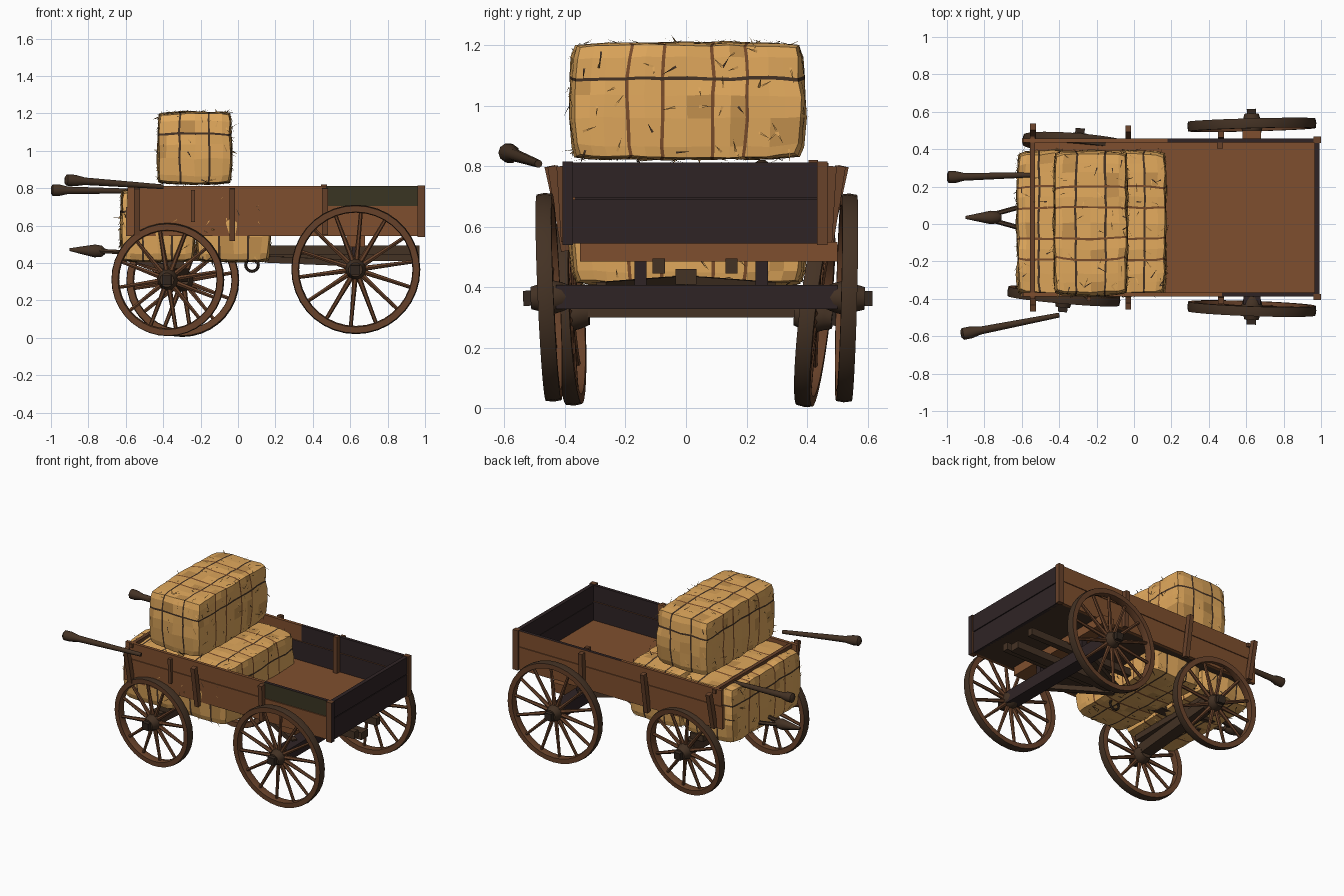
import bpy, bmesh, math, random
from mathutils import Vector, Matrix, noise

if "Cube" in bpy.data.objects:
    bpy.data.objects.remove(bpy.data.objects["Cube"])

random.seed(4)
noise.seed_set(4)

def lin(c):
    c /= 255
    return c / 12.92 if c <= 0.04045 * 255 / 255 else ((c + 0.055) / 1.055) ** 2.4

def mat(name, *rgb):
    m = bpy.data.materials.new(name)
    m.diffuse_color = (*[lin(c) for c in rgb], 1)
    m.use_nodes = True
    m.node_tree.nodes["Principled BSDF"].inputs["Base Color"].default_value = m.diffuse_color
    return m

HAY = mat("straw", 224, 168, 92)
HAYD = mat("shaded_straw", 196, 145, 78)
TWINE = mat("twine", 122, 76, 42)
BROWN = mat("plank_brown", 127, 79, 46)
PLUM = mat("dark_plank", 47, 36, 37)
WHEEL = mat("wheel_wood", 104, 66, 42)
DARK = mat("dark_wood", 68, 50, 36)
IRON = mat("iron", 50, 39, 31)
OLIVE = mat("weathered_plank", 58, 53, 34)

def finish(name, bm, mats, smooth=False):
    bmesh.ops.recalc_face_normals(bm, faces=bm.faces)
    me = bpy.data.meshes.new(name)
    bm.to_mesh(me)
    bm.free()
    for m in mats:
        me.materials.append(m)
    ob = bpy.data.objects.new(name, me)
    bpy.context.collection.objects.link(ob)
    if smooth:
        bpy.ops.object.select_all(action='DESELECT')
        ob.select_set(True)
        bpy.context.view_layer.objects.active = ob
        bpy.ops.object.shade_smooth_by_angle(angle=math.radians(40))
    return ob

def frame(p, q):
    """Matrix with x running from p to q and z as near up as possible."""
    p, q = Vector(p), Vector(q)
    x = (q - p).normalized()
    up = Vector((0, 0, 1)) if abs(x.z) < 0.8 else Vector((0, 1, 0))
    y = up.cross(x).normalized()
    m = Matrix((x, y, x.cross(y))).transposed().to_4x4()
    m.translation = p
    return m, (q - p).length

def beam(bm, p, q, w, h, idx=0):
    m, L = frame(p, q)
    m = m @ Matrix.Translation((L / 2, 0, 0)) @ Matrix.Diagonal((L, w, h, 1))
    vs = bmesh.ops.create_cube(bm, size=1, matrix=m)['verts']
    for f in {f for v in vs for f in v.link_faces}:
        f.material_index = idx

def box(bm, x0, x1, y0, y1, z0, z1, idx=0):
    beam(bm, (x0, (y0 + y1) / 2, (z0 + z1) / 2), (x1, (y0 + y1) / 2, (z0 + z1) / 2), y1 - y0, z1 - z0, idx)

def turned(bm, p, q, prof, n=8, idx=0, closed=False):
    """Turned shape: prof is (fraction along p-q, radius)."""
    m, L = frame(p, q)
    rings = [[bm.verts.new(m @ Vector((t * L, r * math.cos(2 * math.pi * k / n), r * math.sin(2 * math.pi * k / n))))
              for k in range(n)] for t, r in prof]
    pairs = list(zip(rings, rings[1:]))
    faces = []
    if closed:
        pairs.append((rings[-1], rings[0]))
    else:
        faces += [bm.faces.new(rings[0]), bm.faces.new(rings[-1])]
    for a, b in pairs:
        faces += [bm.faces.new((a[k], a[(k + 1) % n], b[(k + 1) % n], b[k])) for k in range(n)]
    for f in faces:
        f.material_index = idx

# Wheels: rim with dark tread, tapered spokes, turned hub, square axle nub
def wheel(name, loc, r, spokes, side, camber, yaw):
    bm = bmesh.new()
    w = 0.026
    turned(bm, (0, -w, 0), (0, w, 0), [(0, r - 0.004), (0.5, r), (1, r - 0.004), (1, r - 0.037), (0.5, r - 0.042), (0, r - 0.037)], 36, 0, True)
    for f in bm.faces:
        c = f.calc_center_median()
        if math.hypot(c.x, c.z) > r - 0.012:
            f.material_index = 1
    for k in range(spokes):
        a = 2 * math.pi * (k + 0.3) / spokes
        d = Vector((math.cos(a), 0, math.sin(a)))
        turned(bm, d * 0.03, d * (r - 0.03), [(0, 0.015), (0.6, 0.011), (1, 0.010)], 6)
    turned(bm, (0, -0.065 * side, 0), (0, 0.06 * side, 0), [(0, 0.04), (0.2, 0.05), (0.5, 0.06), (0.8, 0.045), (1, 0.038)], 14, 1)
    beam(bm, (0, 0.05 * side, 0), (0, 0.085 * side, 0), 0.05, 0.05, 2)
    ob = finish(name, bm, [WHEEL, DARK, IRON], True)
    ob.matrix_world = (Matrix.Translation(loc) @ Matrix.Rotation(math.radians(yaw), 4, 'Z')
                       @ Matrix.Rotation(math.radians(camber), 4, 'X'))

wheel("rear_wheel_near", (0.63, -0.452, 0.367), 0.345, 14, -1, 2.5, -2)
wheel("rear_wheel_far", (0.63, 0.53, 0.365), 0.345, 14, 1, -1.5, 1.5)
wheel("front_wheel_near", (-0.375, -0.385, 0.312), 0.303, 12, -1, 3, -5)
wheel("front_wheel_far", (-0.295, 0.425, 0.306), 0.303, 12, 1, -6.5, -5)

# Undercarriage: axles, reach pole, braces, bolsters
bm = bmesh.new()
beam(bm, (0.63, -0.43, 0.368), (0.63, 0.5, 0.368), 0.09, 0.08)
beam(bm, (-0.375, -0.36, 0.335), (-0.305, 0.40, 0.335), 0.08, 0.07, 1)
box(bm, -0.36, 0.97, -0.035, 0.035, 0.41, 0.46, 1)
for s in (-1, 1):
    beam(bm, (0.15, 0.02 * s, 0.42), (0.63, 0.28 * s, 0.40), 0.035, 0.035, 1)
    beam(bm, (0.14, 0.12 * s + 0.03, 0.47), (0.97, 0.12 * s + 0.03, 0.47), 0.04, 0.05, 1)
    beam(bm, (0.63, 0.2 * s + 0.05, 0.38), (0.63, 0.2 * s + 0.05, 0.54), 0.04, 0.04, 0)
    beam(bm, (-0.6, 0.05 * s + 0.04, 0.44), (-0.34, 0.12 * s + 0.03, 0.36), 0.035, 0.035, 1)
box(bm, 0.58, 0.68, -0.35, 0.50, 0.485, 0.55, 2)
box(bm, -0.39, -0.29, -0.33, 0.37, 0.37, 0.41, 1)
finish("undercarriage", bm, [PLUM, DARK, BROWN])

# Ring hanging under the bed
bpy.ops.mesh.primitive_torus_add(major_segments=16, minor_segments=6, major_radius=0.034, minor_radius=0.008,
                                 location=(0.075, -0.1, 0.39), rotation=(math.pi / 2, 0, 0))
bpy.context.object.name = "hanging_ring"
bpy.context.object.data.materials.append(IRON)

# Bed floor
bm = bmesh.new()
box(bm, -0.55, 0.98, -0.37, 0.44, 0.545, 0.57)
bm.normal_update()
for f in bm.faces:
    f.material_index = 1 if f.normal.z < -0.5 else 0
finish("bed_floor", bm, [BROWN, DARK])

# Side walls: two planks each, darker on the inside
def wall(name, y, s, dark_from):
    bm = bmesh.new()
    t = 0.022
    lo, hi = min(y, y - s * t), max(y, y - s * t)
    box(bm, -0.60, 0.985, lo, hi, 0.545, 0.70)
    box(bm, -0.59, 0.98, lo + 0.006, hi - 0.006, 0.69, 0.72)
    box(bm, -0.59, dark_from, lo, hi, 0.705, 0.812)
    box(bm, dark_from, 0.985, lo, hi, 0.705, 0.812)
    bm.normal_update()
    for f in bm.faces:
        c = f.calc_center_median()
        inner = f.normal.y * s < -0.5
        if inner and c.x > 0.1:
            f.material_index = 1
        elif c.x > dark_from and c.z > 0.705 and (s < 0 or f.normal.z > 0.5):
            f.material_index = 2 if s < 0 and f.normal.z < 0.5 else 1
    finish(name, bm, [BROWN, PLUM, OLIVE])

wall("side_wall_near", -0.388, -1, 0.47)
wall("side_wall_far", 0.457, 1, 0.18)

# Tailgate: two dark planks with corner cleats
bm = bmesh.new()
box(bm, 0.965, 0.99, -0.40, 0.455, 0.545, 0.69)
box(bm, 0.968, 0.985, -0.39, 0.445, 0.68, 0.71)
box(bm, 0.965, 0.992, -0.40, 0.455, 0.696, 0.812)
for y in (-0.39, 0.45):
    box(bm, 0.96, 1.0, y - 0.017, y + 0.017, 0.54, 0.815, 1)
bm.normal_update()
for f in bm.faces:
    if f.normal.x > 0.5 and f.calc_center_median().y < 0.4:
        f.material_index = 0
finish("tailgate", bm, [PLUM, WHEEL])

# Stakes on the side walls, leaning slightly outwards
bm = bmesh.new()
for x, out, z0 in ((-0.54, 0.055, 0.55), (-0.03, 0.045, 0.52), (0.465, 0.015, 0.55)):
    beam(bm, (x, -0.395, z0), (x, -0.395 - out, 0.80), 0.03, 0.035)
    beam(bm, (x, 0.465, z0), (x, 0.465 + out, 0.80), 0.03, 0.035)
beam(bm, (-0.24, -0.395, 0.62), (-0.24, -0.40, 0.79), 0.022, 0.022)
beam(bm, (0.46, 0.42, 0.57), (0.46, 0.42, 0.82), 0.03, 0.03)
box(bm, -0.555, -0.53, -0.40, 0.47, 0.785, 0.81)
finish("stakes", bm, [WHEEL])

# Handles and tongue
bm = bmesh.new()
knob = [(0, 0.018), (0.02, 0.032), (0.1, 0.032), (0.2, 0.021), (1, 0.013)]
turned(bm, (-1, 0.25, 0.79), (-0.55, 0.262, 0.785), knob, 10)
turned(bm, (-0.925, -0.59, 0.845), (-0.40, -0.487, 0.808), knob, 10)
finish("handles", bm, [DARK], True)
bm = bmesh.new()
turned(bm, (-0.90, 0.035, 0.472), (-0.71, 0.035, 0.462), [(0, 0.008), (0.35, 0.022), (0.7, 0.036), (0.9, 0.032), (1, 0.015)], 10)
for s in (-1, 1):
    turned(bm, (-0.74, 0.035 + 0.02 * s, 0.465), (-0.56, 0.035 + 0.07 * s, 0.455), [(0, 0.013), (1, 0.013)], 6)
finish("tongue", bm, [DARK], True)

# Hay bales: cut block, puffed between the twine, with loose straws
def bale(name, cx, cz, cy=0.005, size=(0.4, 0.785, 0.39)):
    bm = bmesh.new()
    half = Vector(size) / 2
    bmesh.ops.create_cube(bm, size=1, matrix=Matrix.Diagonal((*size, 1)))
    ties = ((-0.085, 0.085), (-0.21, -0.09, 0.09, 0.21), (0.08,))
    plain = ((-0.16, 0, 0.16), (-0.34, -0.29, -0.15, 0, 0.15, 0.29, 0.34), (-0.16, -0.06, 0.02, 0.155))
    for ax in range(3):
        no = Vector([float(i == ax) for i in range(3)])
        for c in [t + d for t in ties[ax] for d in (-0.006, 0.006)] + list(plain[ax]):
            bmesh.ops.bisect_plane(bm, geom=bm.verts[:] + bm.edges[:] + bm.faces[:], dist=1e-5, plane_co=no * c, plane_no=no)
    for f in bm.faces:
        c = f.calc_center_median()
        n = f.normal
        tied = [a for a in range(3) for t in ties[a] if abs(c[a] - t) < 0.006 and abs(n[a]) < 0.5]
        f.material_index = (2 if tied[-1] == 1 else 3) if tied else int(random.random() < 0.08)
    for v in bm.verts:
        u = Vector([v.co[i] / half[i] for i in range(3)])
        tied = any(abs(v.co[a] - t) < 0.008 for a in range(3) for t in ties[a])
        k = [1 - 0.05 * sum(u[j] ** 4 for j in range(3) if j != i) for i in range(3)]
        nz = noise.noise_vector(v.co * 9 + Vector((cx * 7, 0, cz * 5))) * 0.009
        v.co = Vector([v.co[i] * k[i] for i in range(3)]) * (0.985 if tied else 1.0) + nz
    bm.normal_update()
    for f in random.choices([f for f in bm.faces if f.material_index < 2], k=150):
        n = f.normal.copy()
        d = noise.random_unit_vector()
        d = (d - n * d.dot(n) + n * 0.15).normalized()
        p = f.calc_center_median() + n * 0.003
        side = n.cross(d).normalized() * 0.004
        nf = bm.faces.new([bm.verts.new(q) for q in (p - side, p + side, p + d * random.uniform(0.03, 0.06))])
        nf.material_index = random.choice((0, 0, 1, 3))
    ob = finish(name, bm, [HAY, HAYD, TWINE, DARK])
    ob.location = (cx, cy, cz)

bale("lower_bale_front", -0.43, 0.60)
bale("lower_bale_rear", -0.025, 0.60)
bale("upper_bale", -0.232, 1.015)
